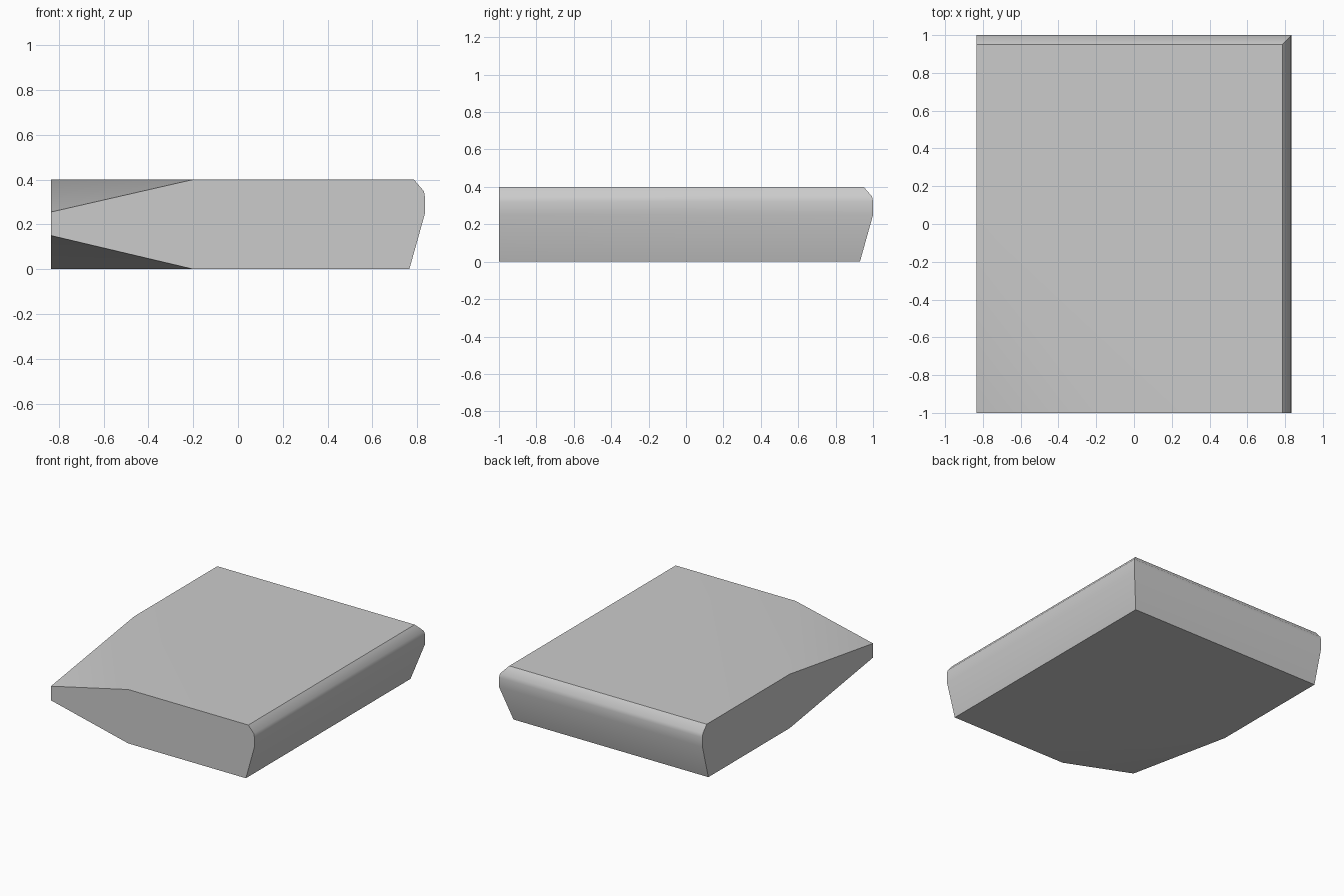
import bpy, bmesh, math

cube = bpy.data.objects.get("Cube")
if cube:
    bpy.data.objects.remove(cube, do_unlink=True)

grey = bpy.data.materials.new("stone_grey")
grey.use_nodes = True
colour = (0.6, 0.6, 0.6, 1)
grey.diffuse_color = colour
grey.node_tree.nodes["Principled BSDF"].inputs["Base Color"].default_value = colour

W, D, H = 0.835, 1.0, 0.4
# Edge profile from bottom to top: (inset, height)
profile = [(0.07, 0), (0, 0.25), (0, 0.32), (0.005, 0.348), (0.05, H)]

bm = bmesh.new()
# Shaped edge swept along the +x side, round the mitred corner and along the back
right = [bm.verts.new((W - i, -D, z)) for i, z in profile]
corner = [bm.verts.new((W - i, D - i, z)) for i, z in profile]
left = [bm.verts.new((-W, D - i, z)) for i, z in profile]
for a, b in ((right, corner), (corner, left)):
    for k in range(len(profile) - 1):
        bm.faces.new((a[k], b[k], b[k + 1], a[k + 1]))


# Broad faces, each with one corner folded toward the thin tip
def broad_face(level, z, tip_z):
    tip = bm.verts.new((-W, -D, tip_z))
    front = bm.verts.new((-0.2, -D, z))
    side = bm.verts.new((-W, -0.025, z))
    bm.faces.new((tip, front, side))
    bm.faces.new((front, right[level], corner[level], left[level], side))
    return tip, front, side


tip_b, front_b, side_b = broad_face(0, 0, 0.15)
tip_t, front_t, side_t = broad_face(-1, H, 0.255)

# Flat cut ends at the front and the -x side
bm.faces.new([tip_b, front_b] + right + [front_t, tip_t])
bm.faces.new([tip_b, side_b] + left + [side_t, tip_t])
bmesh.ops.recalc_face_normals(bm, faces=bm.faces)

mesh = bpy.data.meshes.new("slab")
bm.to_mesh(mesh)
bm.free()
slab = bpy.data.objects.new("slab", mesh)
bpy.context.collection.objects.link(slab)
mesh.materials.append(grey)

bpy.ops.object.select_all(action="DESELECT")
slab.select_set(True)
bpy.context.view_layer.objects.active = slab
bpy.ops.object.shade_smooth_by_angle(angle=math.radians(45))
